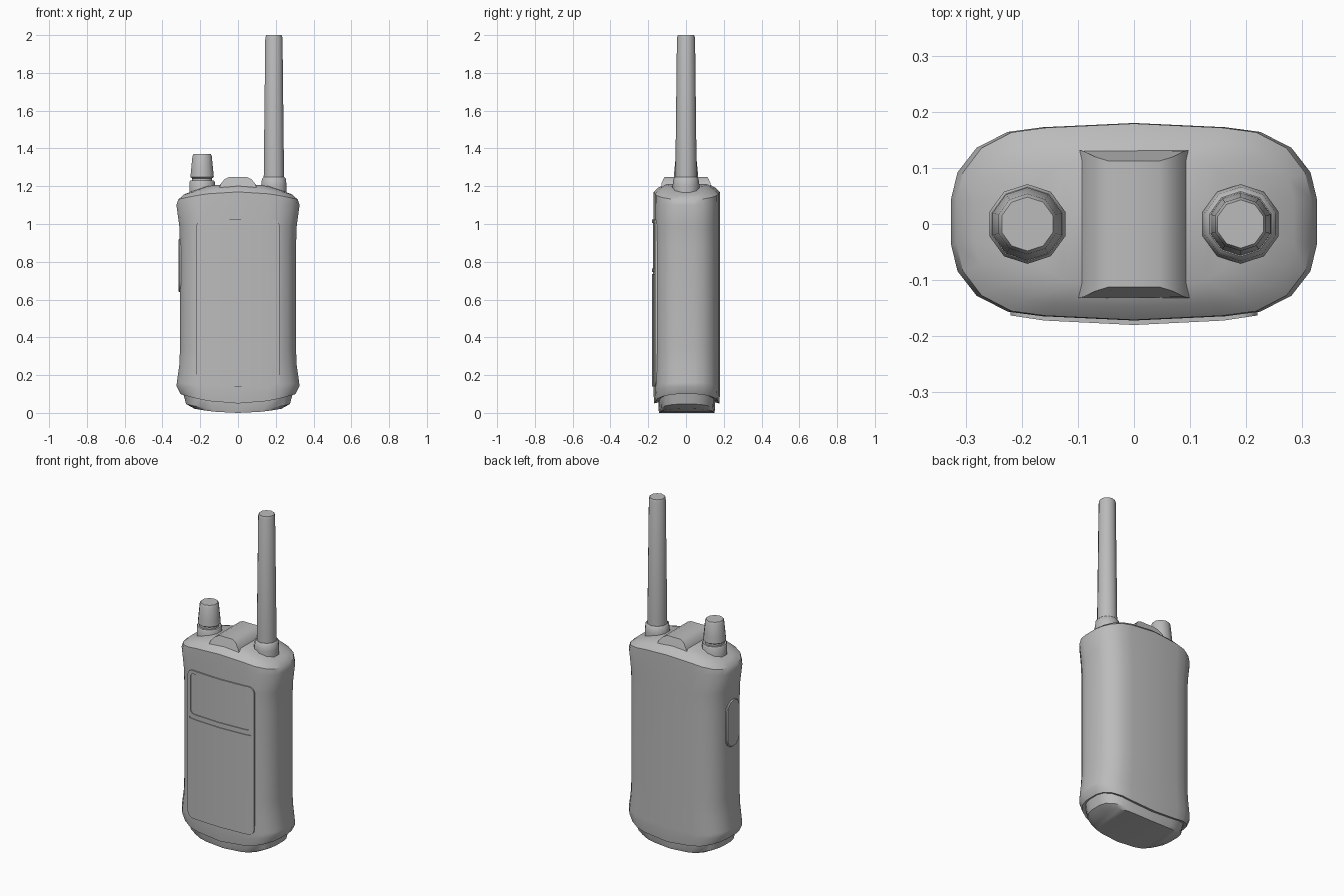
import bpy, bmesh, math

if "Cube" in bpy.data.objects:
    bpy.data.objects.remove(bpy.data.objects["Cube"], do_unlink=True)

grey = bpy.data.materials.new("plain_grey")
grey.use_nodes = True
grey.diffuse_color = (0.5, 0.5, 0.5, 1)
grey.node_tree.nodes["Principled BSDF"].inputs["Base Color"].default_value = (0.5, 0.5, 0.5, 1)


def finish(bm, name, angle=32):
    """Turn a bmesh into a shaded object."""
    bmesh.ops.recalc_face_normals(bm, faces=bm.faces)
    mesh = bpy.data.meshes.new(name)
    bm.to_mesh(mesh)
    bm.free()
    mesh.materials.append(grey)
    obj = bpy.data.objects.new(name, mesh)
    bpy.context.collection.objects.link(obj)
    shade(obj, angle)
    return obj


def shade(obj, angle):
    bpy.ops.object.select_all(action="DESELECT")
    obj.select_set(True)
    bpy.context.view_layer.objects.active = obj
    bpy.ops.object.shade_smooth_by_angle(angle=math.radians(angle))


def loft(name, rings, angle=32):
    """Skin closed rings; caps are strips joining opposite points."""
    bm = bmesh.new()
    loops = [[bm.verts.new(p) for p in ring] for ring in rings]
    n = len(loops[0])
    for a, b in zip(loops, loops[1:]):
        for i in range(n):
            j = (i + 1) % n
            bm.faces.new((a[i], a[j], b[j], b[i]))
    for cap in (loops[0], loops[-1]):
        for i in range(n // 2 - 1):
            bm.faces.new((cap[i], cap[i + 1], cap[n - 2 - i], cap[n - 1 - i]))
    return finish(bm, name, angle)


# Shared cross-section of the case, as fractions of half width and half depth
quarter = [(1, .23), (.965, .5), (.86, .75), (.69, .91), (.5, .957), (0, 1)]
upper = quarter + [(-x, y) for x, y in quarter[-2::-1]]
section = upper + [(x, -y) for x, y in reversed(upper)]


def case_ring(half_w, half_d, z, lift):
    """Section at height z whose sides are raised by lift."""
    return [(x * half_w, y * half_d + .004, z + lift * x * x) for x, y in section]


# Case with flared ends, sloping shoulders and a narrower foot
loft("body", [case_ring(*r) for r in (
    (.29, .150, .056, .05),
    (.305, .172, .05, .05),
    (.325, .176, .10, .04),
    (.324, .176, .14, .02),
    (.311, .176, .24, .01),
    (.307, .176, .34, 0),
    (.307, .176, .88, 0),
    (.311, .176, .99, 0),
    (.326, .176, 1.11, -.01),
    (.316, .175, 1.17, -.04),
    (.285, .152, 1.192, -.035),
    (.18, .115, 1.212, -.015))])
loft("foot", [case_ring(*r) for r in (
    (.23, .146, 0, .022),
    (.275, .149, .012, .035),
    (.292, .151, .07, .04))])


# Raised hump between the antenna and the knob
half = [(.1, 1.19, .132), (.09, 1.215, .13), (.07, 1.238, .12), (.045, 1.25, .112)]
ridge = half + [(-x, z, d) for x, z, d in reversed(half)]
bm = bmesh.new()
front = [bm.verts.new((x, -d, z)) for x, z, d in ridge]
back = [bm.verts.new((x, d, z)) for x, z, d in ridge]
bm.faces.new(front)
bm.faces.new(back)
for i in range(len(ridge)):
    j = (i + 1) % len(ridge)
    bm.faces.new((front[i], front[j], back[j], back[i]))
finish(bm, "top_hump")


def lathe(name, x, profile, sides=10):
    turn = 2 * math.pi / sides
    loft(name, [[(x + r * math.cos(math.pi / 2 + turn * i),
                  r * math.sin(math.pi / 2 + turn * i), z) for i in range(sides)]
                for r, z in profile], 40)


# Antenna and control knob with their collars
lathe("antenna_collar", .19, [(.071, 1.16), (.071, 1.205), (.066, 1.24), (.058, 1.248)])
lathe("antenna", .19, [(.057, 1.2), (.056, 1.3), (.048, 1.985), (.043, 2)])
lathe("knob_collar", -.19, [(.071, 1.16), (.071, 1.222), (.066, 1.23), (.055, 1.23)])
lathe("knob", -.19, [(.056, 1.22), (.056, 1.242), (.065, 1.248), (.062, 1.28),
                     (.054, 1.358), (.048, 1.37)])


def rounded_outline(half_w, z0, z1, r, steps=4):
    """Rounded rectangle in (across, up)."""
    pts = []
    for k, (cx, cz) in enumerate(((half_w - r, z1 - r), (r - half_w, z1 - r),
                                  (r - half_w, z0 + r), (half_w - r, z0 + r))):
        for s in range(steps + 1):
            a = math.pi / 2 * (k + s / steps)
            pts.append((cx + r * math.cos(a), cz + r * math.sin(a)))
    return pts


def front_plate(name, half_w, z0, z1, r, y_out, y_in):
    """Rounded slab that bows with the front of the case."""
    bm = bmesh.new()
    bm.faces.new([bm.verts.new((x, y_out, z)) for x, z in rounded_outline(half_w, z0, z1, r)])
    for cut in (-.16, 0, .16):
        bmesh.ops.bisect_plane(bm, geom=bm.verts[:] + bm.edges[:] + bm.faces[:],
                               plane_co=(cut, 0, 0), plane_no=(1, 0, 0))
    solid = bmesh.ops.extrude_face_region(bm, geom=bm.faces[:])
    for v in solid["geom"]:
        if isinstance(v, bmesh.types.BMVert):
            v.co.y = y_in
    for v in bm.verts:
        x = abs(v.co.x)
        v.co.y += .05 * min(x, .16) + .15 * max(0, x - .16)
    return finish(bm, name)


# Front panel with a sunken screen and a groove under it
panel = front_plate("front_panel", .22, .14, 1.025, .035, -.180, -.15)
cutters = [front_plate("screen_cutter", .2, .765, 1.005, .025, -.2, -.1745),
           front_plate("groove_cutter", .205, .735, .745, .004, -.2, -.1755)]
for cutter in cutters:
    cutter.hide_render = True
    mod = panel.modifiers.new("recess", "BOOLEAN")
    mod.operation = "DIFFERENCE"
    mod.object = cutter
    mod.solver = "EXACT"
    bpy.context.view_layer.objects.active = panel
    bpy.ops.object.modifier_apply(modifier=mod.name)
    bpy.data.objects.remove(cutter, do_unlink=True)
shade(panel, 30)

# Push-to-talk button on the right side
bm = bmesh.new()
outline = rounded_outline(.06, .64, .92, .055)
inner = [bm.verts.new((-.29, y, z)) for y, z in outline]
edge = [bm.verts.new((-.311, y, z)) for y, z in outline]
outer = [bm.verts.new((-.316, y * .92, .78 + (z - .78) * .97)) for y, z in outline]
for a, b in ((inner, edge), (edge, outer)):
    for i in range(len(a)):
        j = (i + 1) % len(a)
        bm.faces.new((a[i], a[j], b[j], b[i]))
bm.faces.new(inner)
bm.faces.new(outer)
finish(bm, "side_button")
